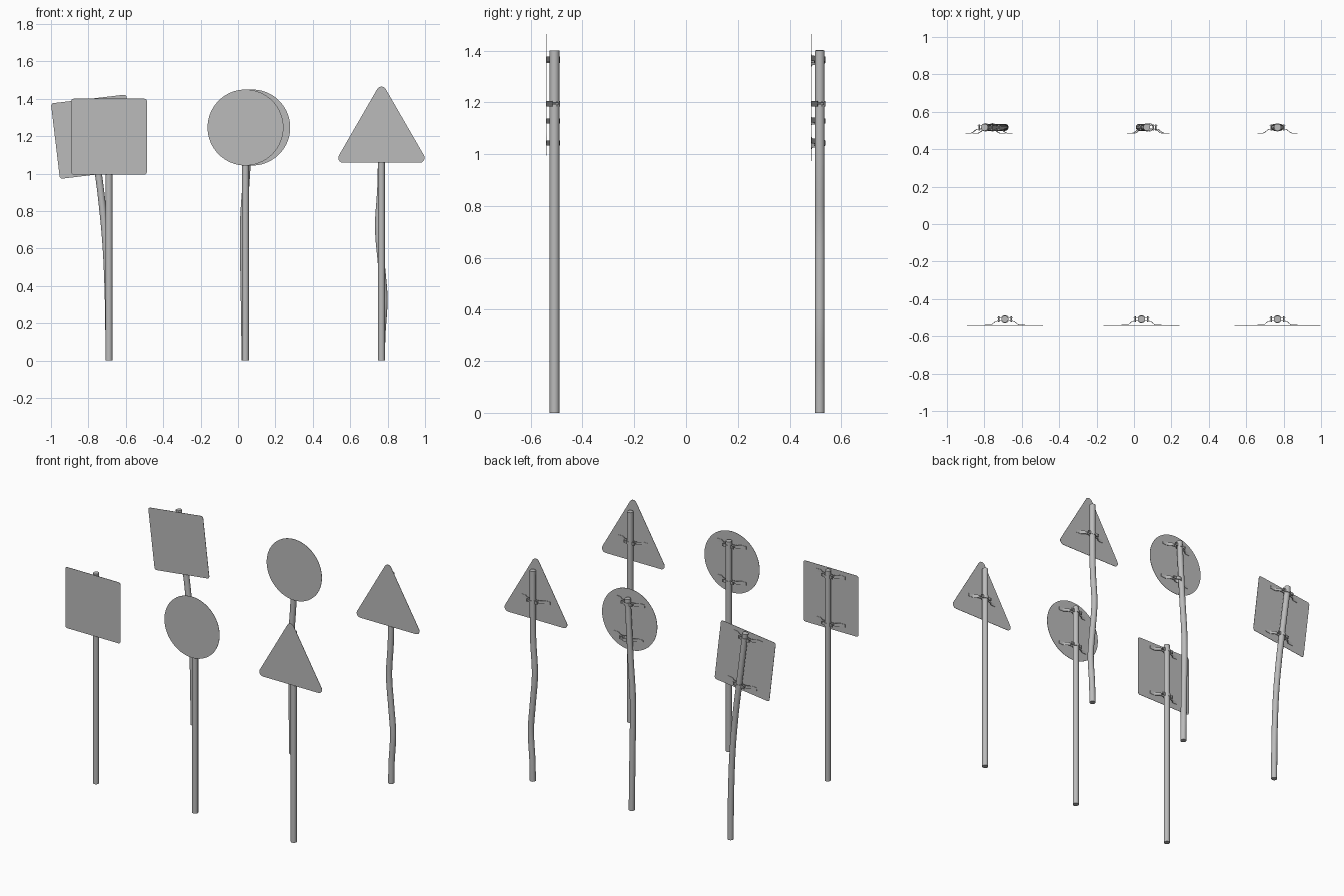
import bpy, bmesh, math
from mathutils import Matrix, Vector

cube = bpy.data.objects.get("Cube")
if cube:
    bpy.data.objects.remove(cube, do_unlink=True)

grey = bpy.data.materials.new("plain grey")
grey.use_nodes = True
GREY = (0.5, 0.5, 0.5, 1)
grey.diffuse_color = GREY
grey.node_tree.nodes["Principled BSDF"].inputs["Base Color"].default_value = GREY

POLE_R = 0.0187
PLATE_GAP = 0.033
SIDES = 20


def finish(bm, name, matrix=Matrix()):
    bmesh.ops.recalc_face_normals(bm, faces=bm.faces)
    mesh = bpy.data.meshes.new(name)
    bm.to_mesh(mesh)
    bm.free()
    mesh.materials.append(grey)
    ob = bpy.data.objects.new(name, mesh)
    ob.matrix_world = matrix
    bpy.context.collection.objects.link(ob)
    bpy.ops.object.select_all(action='DESELECT')
    ob.select_set(True)
    bpy.context.view_layer.objects.active = ob
    bpy.ops.object.shade_smooth_by_angle(angle=math.radians(35))
    return ob


def prism(bm, outline, axis, depth):
    """Extrude a closed outline symmetrically along an axis."""
    half = axis * depth / 2
    face = bm.faces.new([bm.verts.new(p - half) for p in outline])
    new = bmesh.ops.extrude_face_region(bm, geom=[face])["geom"]
    bmesh.ops.translate(bm, vec=axis * depth,
                        verts=[v for v in new if isinstance(v, bmesh.types.BMVert)])


def smooth_path(points, steps=5):
    """Catmull-Rom path through (x, z) points."""
    pts = [Vector(p) for p in points]
    if len(pts) == 2:
        return pts
    ext = [2 * pts[0] - pts[1]] + pts + [2 * pts[-1] - pts[-2]]
    path = []
    for a, b, c, d in zip(ext, ext[1:], ext[2:], ext[3:]):
        for i in range(steps):
            t = i / steps
            path.append(0.5 * (2 * b + (c - a) * t + (2 * a - 5 * b + 4 * c - d) * t ** 2
                               + (3 * b - a - 3 * c + d) * t ** 3))
    return path + [pts[-1]]


def make_pole(name, path, y):
    bm = bmesh.new()
    rings = []
    for i, p in enumerate(path):
        along = (path[min(i + 1, len(path) - 1)] - path[max(i - 1, 0)]).normalized()
        if i == 0:
            along = Vector((0, 1))
        ring = []
        for k in range(SIDES):
            a = math.tau * k / SIDES
            u = POLE_R * math.cos(a)
            ring.append(bm.verts.new((p.x + u * along.y, y + POLE_R * math.sin(a),
                                      p.y - u * along.x)))
        rings.append(ring)
    for lo, hi in zip(rings, rings[1:]):
        for k in range(SIDES):
            n = (k + 1) % SIDES
            bm.faces.new((lo[k], lo[n], hi[n], hi[k]))
    bm.faces.new(rings[0])
    bm.faces.new(rings[-1])
    finish(bm, name)


def rounded(corners, radius, steps):
    """Outline of a convex polygon grown by a radius, corners counter-clockwise."""
    out = []
    n = len(corners)
    for i, (x, z) in enumerate(corners):
        turn = math.tau / n
        mid = math.atan2(z, x)
        for k in range(steps + 1):
            a = mid + turn * (k / steps - 0.5)
            out.append(Vector((x + radius * math.cos(a), 0, z + radius * math.sin(a))))
    return out


def regular(n, reach, start):
    return [(reach * math.cos(start + math.tau * i / n),
             reach * math.sin(start + math.tau * i / n)) for i in range(n)]


def strap(bm, points, height=0.02, thick=0.003):
    """Bent metal strip following (x, y) points."""
    pts = [Vector((x, y, 0)) for x, y in points]
    left, right = [], []
    for i, p in enumerate(pts):
        d = (pts[min(i + 1, len(pts) - 1)] - pts[max(i - 1, 0)]).normalized()
        off = Vector((-d.y, d.x, 0)) * thick / 2
        left.append(p + off)
        right.append(p - off)
    prism(bm, left + right[::-1], Vector((0, 0, 1)), height)


def make_bracket(name, matrix):
    bm = bmesh.new()
    r = POLE_R + 0.0015
    # front strap: feet on the plate, wings up to the pole, arc round its front
    wing = [(-0.107, -0.031), (-0.078, -0.031), (-0.07, -0.029), (-0.052, -0.014),
            (-0.045, -0.011), (-0.024, -0.009)]
    arc = [(r * math.cos(a), r * math.sin(a))
           for a in (math.radians(205 + 13 * k) for k in range(11))]
    strap(bm, wing + arc + [(-x, y) for x, y in wing[::-1]])
    # rear strap: ears and arc round the back
    ear = [(-0.042, 0.009), (-0.024, 0.009)]
    strap(bm, ear + [(x, -y) for x, y in arc] + [(-x, y) for x, y in ear[::-1]])
    # clamp bolts
    for side in (-1, 1):
        bmesh.ops.create_cone(bm, cap_ends=True, segments=8, radius1=0.004, radius2=0.004,
                              depth=0.032, matrix=Matrix.Translation((side * 0.034, 0, 0))
                              @ Matrix.Rotation(math.pi / 2, 4, 'X'))
    finish(bm, name, matrix)


# plate outline, plate centre height, bracket heights
KINDS = {
    "square": (rounded(regular(4, 0.188 * math.sqrt(2), math.pi / 4), 0.015, 5),
               1.197, (1.362, 1.043)),
    "round": (rounded(regular(4, 0.0001, 0), 0.203, 16), 1.246, (1.367, 1.128)),
    "triangle": (rounded(regular(3, 0.41 / math.sqrt(3), math.pi / 2), 0.026, 6),
                 1.202, (1.195,)),
}


def make_sign(label, kind, points, y, lean=0.0):
    outline, centre, heights = KINDS[kind]
    path = smooth_path(points)
    make_pole(label + "_pole", path, y)
    top = path[-1]

    def mount(z, dy):
        # sit on the leaning upper pole at the given height
        x = top.x + (top.y - z) * math.tan(lean)
        return Matrix.Translation((x, y + dy, z)) @ Matrix.Rotation(-lean, 4, 'Y')

    bm = bmesh.new()
    prism(bm, outline, Vector((0, 1, 0)), 0.002)
    finish(bm, label + "_plate", mount(centre, -PLATE_GAP))
    for i, z in enumerate(heights):
        make_bracket(f"{label}_bracket_{i + 1}", mount(z, 0))


# front row: straight poles
for kind, x in (("square", -0.69), ("round", 0.04), ("triangle", 0.767)):
    make_sign("straight_" + kind, kind, [(x, 0), (x, 1.4)], -0.508)

# back row: bent poles
make_sign("bent_square", "square",
          [(-0.69, 0), (-0.693, 0.3), (-0.705, 0.6), (-0.728, 0.85), (-0.752, 1.04),
           (-0.799, 1.4)], 0.517, math.radians(6.8))
make_sign("bent_round", "round",
          [(0.038, 0), (0.033, 0.35), (0.029, 0.72), (0.046, 1.0), (0.068, 1.4)],
          0.517, math.radians(3))
make_sign("bent_triangle", "triangle",
          [(0.767, 0), (0.77, 0.14), (0.781, 0.33), (0.766, 0.52), (0.751, 0.72),
           (0.765, 0.97), (0.767, 1.4)], 0.517)
